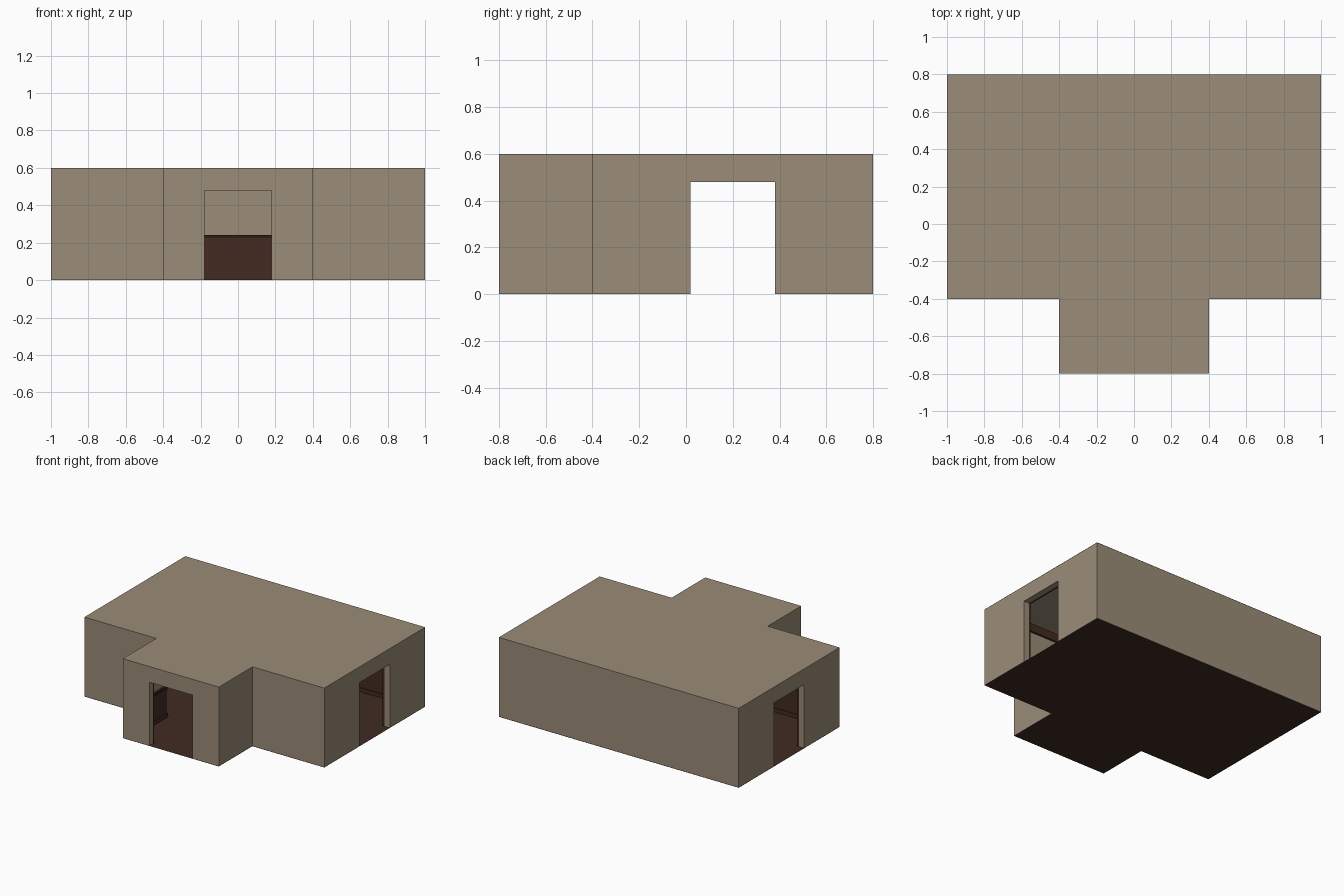
import bpy, bmesh
from mathutils import Vector

if "Cube" in bpy.data.objects:
    bpy.data.objects.remove(bpy.data.objects["Cube"])

def material(name, rgb):
    m = bpy.data.materials.new(name)
    m.diffuse_color = (*rgb, 1)
    m.use_nodes = True
    m.node_tree.nodes["Principled BSDF"].inputs["Base Color"].default_value = m.diffuse_color
    return m

PLASTER = material("warm plaster", (0.328, 0.264, 0.188))
PANEL = material("brown wood", (0.056, 0.024, 0.015))
TRIM = material("dark wood trim", (0.027, 0.012, 0.008))
FLOOR = material("floor wood", (0.053, 0.025, 0.017))

# T-shaped footprint, counter-clockwise
PLAN = [Vector(p) for p in ((-0.4, -0.8), (0.4, -0.8), (0.4, -0.4), (1, -0.4),
                            (1, 0.8), (-1, 0.8), (-1, -0.4), (-0.4, -0.4))]
H, WALL, EPS = 0.6, 0.045, 0.001
DOOR_HALF, DOOR_TOP = 0.18, 0.48
CASING = 0.03
# door centre on the outer wall face, inward direction
DOORS = [(Vector((0, -0.8)), Vector((0, 1))),
         (Vector((1, 0.2)), Vector((-1, 0))),
         (Vector((-1, 0.2)), Vector((1, 0)))]

def finish(name, bm, mat):
    me = bpy.data.meshes.new(name)
    bmesh.ops.recalc_face_normals(bm, faces=bm.faces[:])
    bm.to_mesh(me)
    bm.free()
    me.materials.append(mat)
    ob = bpy.data.objects.new(name, me)
    bpy.context.collection.objects.link(ob)
    return ob

def inset(d):
    """Footprint moved inward by d with mitred corners."""
    out, n = [], len(PLAN)
    for i, p in enumerate(PLAN):
        a = (p - PLAN[i - 1]).normalized()
        b = (PLAN[(i + 1) % n] - p).normalized()
        out.append(p + d * Vector((-a.y - b.y, a.x + b.x)))
    return out

def add_box(bm, door, u0, u1, d0, d1, z0, z1):
    """Box in door space: u along the wall, d inward from the outer face."""
    c, inward = door
    along = Vector((inward.y, -inward.x))
    vs = [bm.verts.new((*(c + along * u + inward * d), z))
          for z in (z0, z1) for u, d in ((u0, d0), (u1, d0), (u1, d1), (u0, d1))]
    for f in ((3, 2, 1, 0), (4, 5, 6, 7), (0, 1, 5, 4), (1, 2, 6, 5), (2, 3, 7, 6), (3, 0, 4, 7)):
        bm.faces.new([vs[k] for k in f])

def cut_doors(ob, margin):
    bm = bmesh.new()
    for door in DOORS:
        w = DOOR_HALF + margin
        add_box(bm, door, -w, w, -0.05, 0.15, -0.1, DOOR_TOP + margin)
    cutter = finish("door_cutter", bm, PLASTER)
    cutter.hide_render = True
    mod = ob.modifiers.new("doors", "BOOLEAN")
    mod.operation, mod.solver, mod.object = "DIFFERENCE", "EXACT", cutter
    bpy.context.view_layer.objects.active = ob
    bpy.ops.object.modifier_apply(modifier=mod.name)
    bpy.data.objects.remove(cutter)

def ring(name, d0, d1, z0, z1, mat, margin=None):
    """Band that follows the footprint, optionally cut at the doors."""
    bm = bmesh.new()
    loops = [[bm.verts.new((*p, z)) for p in inset(d)]
             for d, z in ((d0, z0), (d1, z0), (d1, z1), (d0, z1))]
    n = len(PLAN)
    for k in range(4):
        a, b = loops[k], loops[(k + 1) % 4]
        for i in range(n):
            j = (i + 1) % n
            bm.faces.new((a[i], a[j], b[j], b[i]))
    ob = finish(name, bm, mat)
    if margin is not None:
        cut_doors(ob, margin)
    return ob

def sheet(name, z, mat):
    bm = bmesh.new()
    bm.faces.new([bm.verts.new((*p, z)) for p in PLAN])
    finish(name, bm, mat)

# Shell
sheet("floor", 0, FLOOR)
sheet("ceiling", H, PLASTER)
ring("walls", 0, WALL, EPS, H - EPS, PLASTER, 0)

# Interior panelling and mouldings
ring("wainscot", WALL - EPS, WALL + 0.005, EPS, 0.225, PANEL, CASING)
ring("baseboard", WALL - EPS, WALL + 0.012, EPS, 0.03, PANEL, CASING)
ring("panel_top_rail", WALL - EPS, WALL + 0.010, 0.203, 0.225, PANEL, CASING)
ring("chair_rail", WALL - EPS, WALL + 0.018, 0.225, 0.24, TRIM, CASING)
ring("crown_moulding", WALL - EPS, WALL + 0.015, 0.54, H - EPS, PANEL)

# Door casings on the room side
for label, door in zip(("front", "right", "left"), DOORS):
    bm = bmesh.new()
    w, o = DOOR_HALF, DOOR_HALF + CASING
    d0, d1 = WALL, WALL + 0.014
    add_box(bm, door, -o, -w, d0, d1, EPS, DOOR_TOP)
    add_box(bm, door, w, o, d0, d1, EPS, DOOR_TOP)
    add_box(bm, door, -o, o, d0, d1, DOOR_TOP, DOOR_TOP + CASING)
    finish(label + "_door_casing", bm, PANEL)
